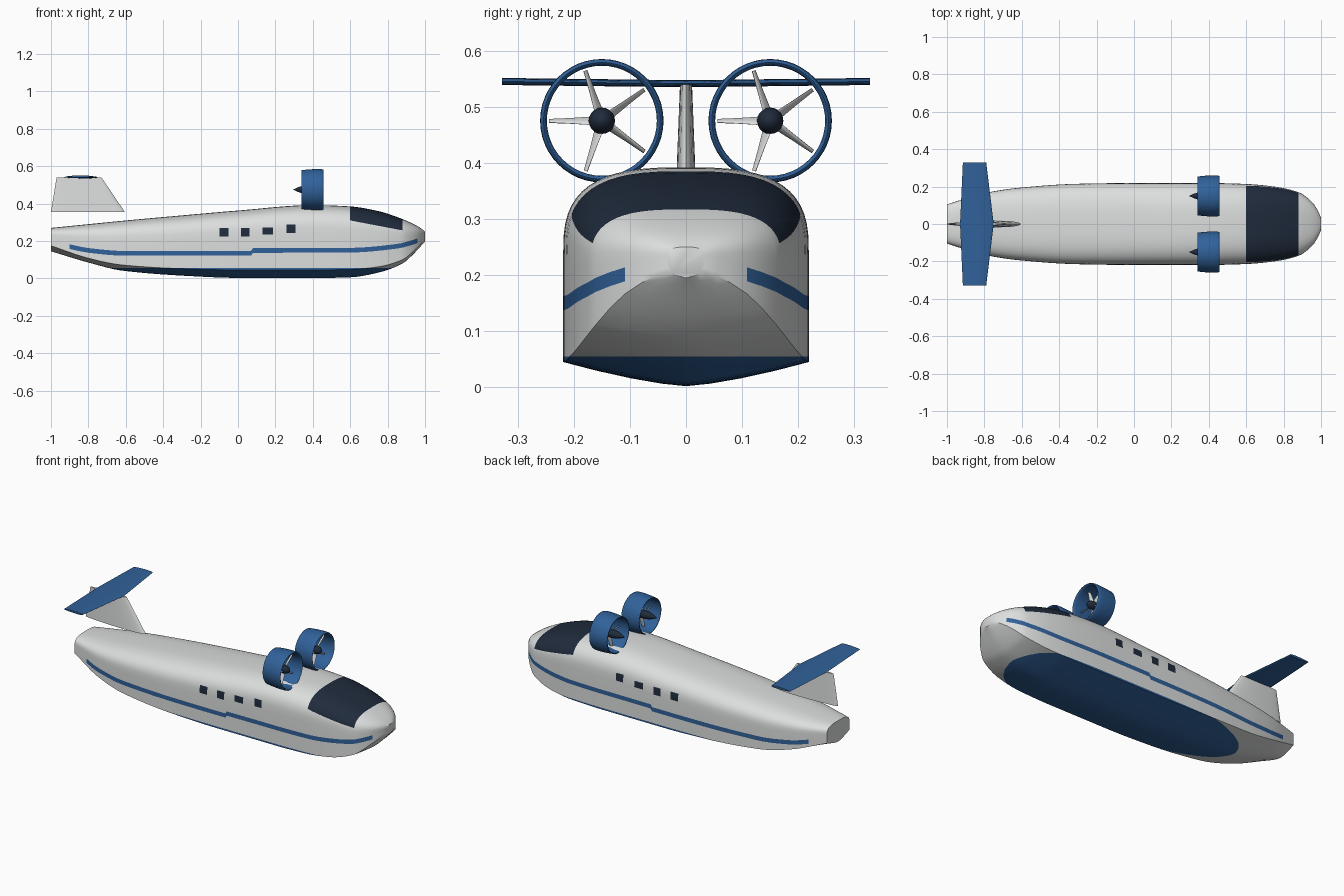
import bpy, bmesh, math
from mathutils import Vector

old = bpy.data.objects.get("Cube")
if old:
    bpy.data.objects.remove(old, do_unlink=True)


def material(name, rgb):
    m = bpy.data.materials.new(name)
    m.use_nodes = True
    m.diffuse_color = (*rgb, 1)
    bsdf = next(n for n in m.node_tree.nodes if n.type == "BSDF_PRINCIPLED")
    bsdf.inputs["Base Color"].default_value = (*rgb, 1)
    bsdf.inputs["Roughness"].default_value = 0.5
    return m


WHITE = material("hull_white", (0.72, 0.73, 0.73))
BLUE = material("trim_blue", (0.03, 0.12, 0.32))
DARK = material("glass_dark", (0.014, 0.024, 0.045))


def finish(bm, name, mats, angle=35):
    bmesh.ops.recalc_face_normals(bm, faces=bm.faces[:])
    mesh = bpy.data.meshes.new(name)
    bm.to_mesh(mesh)
    bm.free()
    for m in mats:
        mesh.materials.append(m)
    ob = bpy.data.objects.new(name, mesh)
    bpy.context.collection.objects.link(ob)
    bpy.ops.object.select_all(action="DESELECT")
    ob.select_set(True)
    bpy.context.view_layer.objects.active = ob
    bpy.ops.object.shade_smooth_by_angle(angle=math.radians(angle))
    return ob


def loft(bm, rings, caps=True, loop=False):
    """Skin a list of closed rings of points."""
    rows = [[bm.verts.new(p) for p in ring] for ring in rings]
    n = len(rows[0])
    pairs = list(zip(rows, rows[1:])) + ([(rows[-1], rows[0])] if loop else [])
    for a, b in pairs:
        for i in range(n):
            j = (i + 1) % n
            bm.faces.new((a[i], a[j], b[j], b[i]))
    if caps:
        bm.faces.new(rows[0])
        bm.faces.new(rows[-1])


def smooth_curve(xs, ys):
    """Cubic interpolation through the points with limited slopes."""
    d = [(ys[i + 1] - ys[i]) / (xs[i + 1] - xs[i]) for i in range(len(xs) - 1)]
    m = [d[0]]
    for a, b in zip(d, d[1:]):
        m.append(2 * a * b / (a + b) if a * b > 0 else 0)
    m.append(d[-1])

    def f(x):
        i = max(k for k in range(len(d)) if k == 0 or xs[k] <= x)
        h = xs[i + 1] - xs[i]
        t = (x - xs[i]) / h
        s = 1 - t
        return (ys[i] * (1 + 2 * t) * s * s + ys[i + 1] * (3 - 2 * t) * t * t
                + h * t * s * (m[i] * s - m[i + 1] * t))
    return f


# Hull stations: x, top, keel, chine height, half width
STATIONS = [
    (-1, .27, .145, .175, .105),
    (-.8, .29, .085, .108, .165),
    (-.62, .308, .042, .072, .193),
    (-.3, .337, .015, .052, .215),
    (0, .363, .003, .045, .219),
    (.4, .392, .002, .045, .219),
    (.6, .385, .006, .048, .214),
    (.75, .36, .031, .062, .2),
    (.88, .317, .08, .1, .17),
    (.95, .285, .142, .157, .12),
    (.98, .267, .175, .187, .078),
    (1, .25, .195, .208, .033),
]
xs, *cols = zip(*STATIONS)
top, keel, chine, width = (smooth_curve(xs, c) for c in cols)
stripe_z = smooth_curve((-1, -.9, -.8, -.6, .07, .08, .6, .85, .95, 1),
                        (.195, .17, .15, .134, .135, .149, .151, .172, .198, .217))
WINDOWS = [(-.1, -.05, .225, .27), (.015, .062, .225, .27),
           (.13, .187, .235, .272), (.26, .307, .242, .287)]
SCREEN = (.6, .88)
STRIPE = (-.9, .96)


def section(x):
    t, k, c, w = top(x), keel(x), chine(x), width(x)
    shoulder = c + .55 * (t - c)
    band = min(.0125, .2 * (shoulder - c))
    s = min(max(stripe_z(x), c + 2 * band), shoulder - 1.5 * band)
    half = [(w * u, k + (c - k) * u ** 1.4) for u in (.2, .45, .72, 1)]
    half += [(w, z) for z in (s - band, s + band, shoulder)]
    for i in range(1, 14):
        a = math.pi / 2 * i / 14
        half.append((w * math.cos(a) ** .68, shoulder + (t - shoulder) * math.sin(a) ** .68))
    ring = [(0, k)] + half + [(0, t)] + [(-y, z) for y, z in reversed(half)]
    return [(x, y, z) for y, z in ring]


# Hull, with painted stripe, bottom, cabin windows and windscreen
stops = {-1 + i / 30 for i in range(61)} | {.07, .08, .965, .98, .99}
keys = {*SCREEN, *STRIPE} | {v for w in WINDOWS for v in w[:2]}
stops = {s for s in stops if all(abs(s - k) > .008 for k in keys)} | keys
bm = bmesh.new()
loft(bm, [section(x) for x in sorted(stops)])


def cut(co, no, lo, hi):
    faces = [f for f in bm.faces if lo < f.calc_center_median().x < hi]
    geom = set(faces)
    for f in faces:
        geom.update(f.edges)
        geom.update(f.verts)
    bmesh.ops.bisect_plane(bm, geom=list(geom), dist=1e-5, plane_co=co, plane_no=no)


def screen_edge(x):
    return .31 - .19 * (x - SCREEN[0])


BOTTOM = .055
for f in bm.faces:
    c = f.calc_center_median()
    mid = stripe_z(c.x)
    if STRIPE[0] < c.x < STRIPE[1] and abs(c.z - mid) < .006 and abs(f.normal.x) < .99:
        f.material_index = 1
cut((0, 0, BOTTOM), (0, 0, 1), -.99, .99)
for x0, x1, z0, z1 in WINDOWS:
    for z in (z0, z1):
        cut((0, 0, z), (0, 0, 1), x0, x1)
cut((SCREEN[0], 0, screen_edge(SCREEN[0])), (.19, 0, 1), *SCREEN)
for f in bm.faces:
    c = f.calc_center_median()
    if c.z < BOTTOM:
        f.material_index = 1
    if SCREEN[0] < c.x < SCREEN[1] and c.z > screen_edge(c.x):
        f.material_index = 2
    for x0, x1, z0, z1 in WINDOWS:
        if x0 < c.x < x1 and z0 < c.z < z1 and abs(c.y) > .1:
            f.material_index = 2
finish(bm, "hull", [WHITE, BLUE, DARK])


def airfoil(rear, front, thick, n=12):
    """Closed outline as (along, across), rounded at the front."""
    pts = []
    for i in range(2 * n):
        a = math.pi * i / n
        u = (1 + math.cos(a)) / 2
        pts.append((rear + (front - rear) * u, thick * math.sin(a) * (.55 + .6 * u)))
    return pts


# Tail fin
bm = bmesh.new()
loft(bm, [[(x, y, z) for x, y in airfoil(r, f, t)]
          for z, r, f, t in ((.355, -1, -.605, .02), (.54, -.97, -.73, .012))])
finish(bm, "tail_fin", [WHITE])

# Tailplane
bm = bmesh.new()
loft(bm, [[(x, y, z0 + z) for x, z in airfoil(r, f, .007)]
          for y, r, f, z0 in ((-.328, -.915, -.79, .545), (0, -.93, -.75, .541),
                              (.328, -.915, -.79, .545))])
finish(bm, "tailplane", [BLUE])


def lathe(bm, profile, centre, n=48, **kw):
    """Turn (x, radius) points around an axis along x."""
    rings = []
    for x, r in profile:
        rings.append([Vector((x, r * math.cos(a), r * math.sin(a))) + centre
                      for a in (2 * math.pi * i / n for i in range(n))])
    loft(bm, rings, **kw)


# Ducted propellers
for side, y in (("left", .15), ("right", -.15)):
    centre = Vector((0, y, .475))

    bm = bmesh.new()
    lathe(bm, [(.34, .104), (.38, .108), (.42, .11), (.447, .1095), (.456, .107),
               (.458, .104), (.455, .1), (.445, .098), (.41, .098), (.34, .1)],
          centre, caps=False, loop=True)
    finish(bm, side + "_duct", [BLUE], 45)

    bm = bmesh.new()
    lathe(bm, [(.298, .002), (.32, .012), (.345, .02), (.375, .0235), (.41, .0235),
               (.428, .02), (.44, .012), (.445, .003)], centre, n=20)
    finish(bm, side + "_hub", [DARK], 45)

    bm = bmesh.new()
    for i in range(5):
        a = math.pi + i * math.tau / 5
        out = Vector((0, math.cos(a), math.sin(a)))
        tangent = Vector((0, -math.sin(a), math.cos(a)))
        rings = []
        for r, chord, pitch in ((.015, .012, 50), (.055, .0105, 62), (.094, .008, 68)):
            p = math.radians(pitch)
            along = tangent * math.cos(p) + Vector((math.sin(p), 0, 0))
            across = along.cross(out)
            rings.append([centre + Vector((.405, 0, 0)) + out * r + along * u + across * v
                          for u, v in airfoil(-chord, chord, .0025, 5)])
        loft(bm, rings)
    finish(bm, side + "_propeller_blades", [WHITE], 45)
